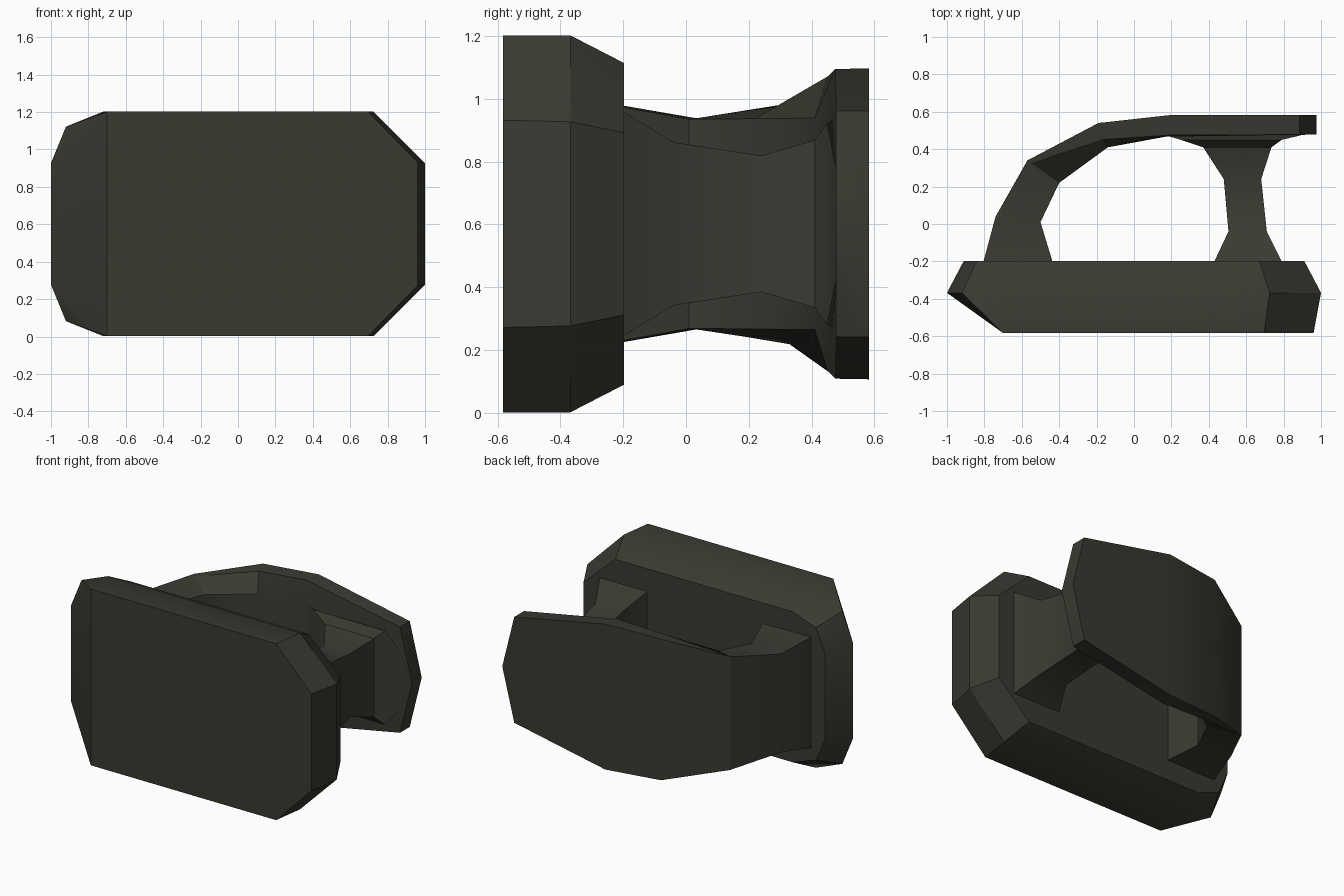
import bpy, bmesh, math

if "Cube" in bpy.data.objects:
    bpy.data.objects.remove(bpy.data.objects["Cube"])

ZC = 0.602  # the whole model is mirrored about this height

mat = bpy.data.materials.new("dark olive grey")
mat.diffuse_color = (0.042, 0.041, 0.031, 1)
mat.use_nodes = True
mat.node_tree.nodes["Principled BSDF"].inputs["Base Color"].default_value = mat.diffuse_color


def finish(bm, name):
    bmesh.ops.recalc_face_normals(bm, faces=bm.faces)
    me = bpy.data.meshes.new(name)
    bm.to_mesh(me)
    bm.free()
    me.materials.append(mat)
    ob = bpy.data.objects.new(name, me)
    bpy.context.collection.objects.link(ob)
    bpy.ops.object.select_all(action='DESELECT')
    ob.select_set(True)
    bpy.context.view_layer.objects.active = ob
    bpy.ops.object.shade_smooth_by_angle(angle=math.radians(32))
    return ob


def loft(rings, name, cap_last=None):
    """Skin a list of equal-length point rings, heights relative to ZC."""
    bm = bmesh.new()
    vs = [[bm.verts.new((x, y, ZC + h)) for x, y, h in r] for r in rings]
    n = len(vs[0])
    for a, b in zip(vs, vs[1:]):
        for i in range(n):
            j = (i + 1) % n
            bm.faces.new((a[i], a[j], b[j], b[i]))
    bm.faces.new(vs[0])
    for idx in cap_last or [range(n)]:
        bm.faces.new([vs[-1][i] for i in idx])
    return finish(bm, name)


# Front plate: convex block from three outlines (x, half height) at given y
outlines = {
    -0.583: [(-0.70, 0.60), (0.695, 0.60), (0.96, 0.33)],
    -0.368: [(-1.0, 0.325), (-0.92, 0.52), (-0.72, 0.60), (0.725, 0.60), (1.0, 0.325)],
    -0.197: [(-0.91, 0.29), (-0.84, 0.45), (-0.67, 0.512), (0.67, 0.512), (0.91, 0.29)],
}
bm = bmesh.new()
for y, pts in outlines.items():
    for x, h in pts:
        for s in (-1, 1):
            bm.verts.new((x, y, ZC + s * h))
bmesh.ops.convex_hull(bm, input=bm.verts)
bmesh.ops.dissolve_limit(bm, angle_limit=math.radians(1.5), verts=bm.verts, edges=bm.edges)
finish(bm, "front_plate")


# Curved back cover: each station gives outer, rim and inner belly points
def station(o, r, b, o_mid=None, b_mid=None):
    om = o_mid or o[:2]
    bmid = b_mid or b[:2]
    return [(o[0], o[1], o[2]), (om[0], om[1], 0), (o[0], o[1], -o[2]),
            (r[0], r[1], -r[2]), (b[0], b[1], -b[2]), (bmid[0], bmid[1], 0),
            (b[0], b[1], b[2]), (r[0], r[1], r[2])]


cover = [
    station((-0.81, -0.22, 0.38), (-0.62, -0.22, 0.38), (-0.43, -0.22, 0.375)),
    station((-0.74, 0.04, 0.335), (-0.62, 0.025, 0.335), (-0.50, 0.01, 0.333)),
    station((-0.57, 0.34, 0.385), (-0.55, 0.325, 0.38), (-0.40, 0.22, 0.335)),
    station((-0.19, 0.54, 0.48), (-0.16, 0.452, 0.47), (-0.14, 0.41, 0.337)),
    station((0.20, 0.583, 0.495), (0.18, 0.475, 0.493), (0.17, 0.467, 0.335)),
    station((0.885, 0.583, 0.36), (0.885, 0.478, 0.36), (0.93, 0.478, 0.18),
            (0.975, 0.583), (0.975, 0.478)),
]
loft(cover, "curved_back_cover", [(0, 1, 5, 6, 7), (1, 2, 3, 4, 5)])

# Waisted post joining plate and cover: y, x range, half height
post = [
    (-0.22, 0.42, 0.80, 0.37), (-0.04, 0.505, 0.71, 0.26), (0.24, 0.48, 0.68, 0.217),
    (0.41, 0.37, 0.735, 0.267), (0.45, 0.25, 0.79, 0.32), (0.483, 0.14, 0.93, 0.34),
]
# last section narrows at the pointed end so it stays inside the cover
rings = []
for y, x0, x1, h in post:
    h1 = h if y < 0.46 else 0.15
    rings.append([(x0, y, -h), (x1, y, -h1), (x1, y, h1), (x0, y, h)])
loft(rings, "connecting_post")
